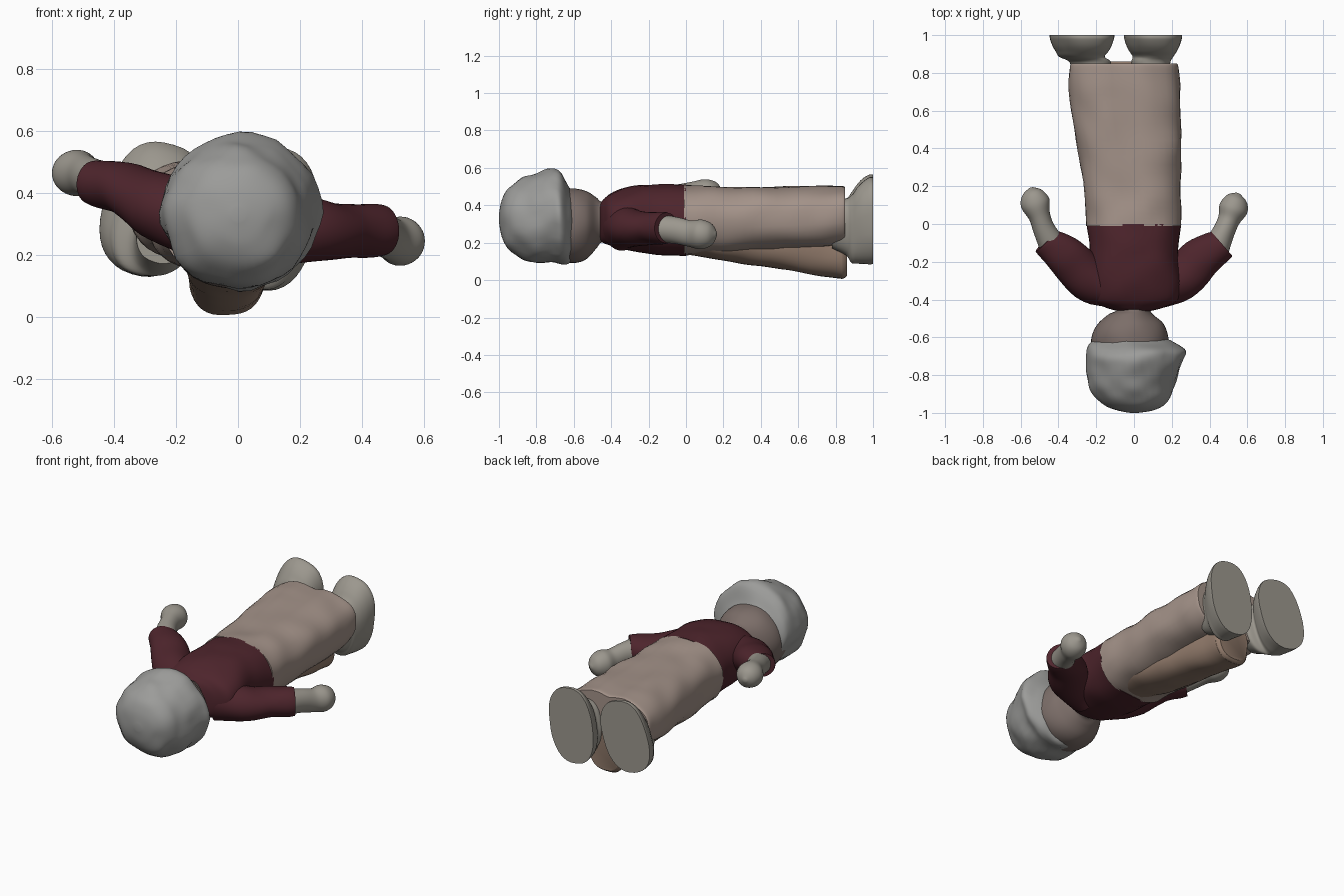
import bpy, bmesh, math
from mathutils import Vector, noise

if "Cube" in bpy.data.objects:
    bpy.data.objects.remove(bpy.data.objects["Cube"])

SIDES = 40
STEPS = 6


def material(name, rgb):
    m = bpy.data.materials.new(name)
    m.diffuse_color = (*rgb, 1)
    m.use_nodes = True
    m.node_tree.nodes["Principled BSDF"].inputs["Base Color"].default_value = m.diffuse_color
    return m


WOOL = material("grey_wool", (0.33, 0.33, 0.32))
SKIN = material("skin", (0.20, 0.155, 0.14))
RED = material("dark_red", (0.075, 0.018, 0.025))
CLOTH = material("pale_cloth", (0.37, 0.29, 0.25))
FOLD = material("brown_cloth", (0.29, 0.20, 0.15))
CLAY = material("pale_clay", (0.33, 0.31, 0.27))


def spline(a, b, c, d, t):
    return [0.5 * (2*q + (r - p)*t + (2*p - 5*q + 4*r - s)*t*t + (3*q - p - 3*r + s)*t**3)
            for p, q, r, s in zip(a, b, c, d)]


def loft(name, stations, mat, power=2.0, rough=0.0, scale=8, roll=0.0, follow=False, groove=0.0):
    """Skin smooth rings over stations of (x, y, z, half width, half height)."""
    rows, n = [], len(stations)
    for i in range(n - 1):
        quad = [stations[max(0, min(n - 1, i + k))] for k in (-1, 0, 1, 2)]
        rows += [spline(*quad, s / STEPS) for s in range(STEPS)]
    rows.append(list(stations[-1]))
    bm = bmesh.new()
    rings = []
    for i, (x, y, z, a, b) in enumerate(rows):
        tangent = Vector((0, 1, 0))
        if follow:
            tangent = Vector(rows[min(i + 1, len(rows) - 1)][:3]) - Vector(rows[max(i - 1, 0)][:3])
            tangent.normalize()
        side = tangent.cross(Vector((0, 0, 1))).normalized()
        up = side.cross(tangent)
        ring = []
        for k in range(SIDES):
            t = 2 * math.pi * k / SIDES
            c, s = math.cos(t), math.sin(t)
            u = math.copysign(abs(c) ** (2 / power), c) * max(a, 0.004)
            v = math.copysign(abs(s) ** (2 / power), s) * max(b, 0.004)
            # shallow valley between the legs
            v *= 1 - groove * (i / len(rows)) * math.exp(-(u / 0.07) ** 2)
            u, v = u*math.cos(roll) - v*math.sin(roll), u*math.sin(roll) + v*math.cos(roll)
            p = Vector((x, min(y, 1.0), z)) + side * u + up * v
            if rough:
                fade = min(1, a / 0.1)
                p += (side * c + up * s) * noise.noise(p * scale) * rough * fade
            ring.append(bm.verts.new(p))
        rings.append(ring)
    for r0, r1 in zip(rings, rings[1:]):
        for k in range(SIDES):
            j = (k + 1) % SIDES
            bm.faces.new((r0[k], r0[j], r1[j], r1[k]))
    bm.faces.new(rings[0][::-1])
    bm.faces.new(rings[-1])
    bmesh.ops.recalc_face_normals(bm, faces=bm.faces)
    mesh = bpy.data.meshes.new(name)
    bm.to_mesh(mesh)
    bm.free()
    mesh.materials.append(mat)
    ob = bpy.data.objects.new(name, mesh)
    bpy.context.collection.objects.link(ob)
    bpy.context.view_layer.objects.active = ob
    ob.select_set(True)
    bpy.ops.object.shade_smooth_by_angle(angle=math.radians(45))
    ob.select_set(False)
    return ob


# Hair with its overhanging fringe
loft("hair", [(0, -1, .33, .02, .02), (0, -.985, .33, .1, .1), (0, -.95, .325, .165, .165),
              (-.01, -.88, .325, .22, .213), (0, -.80, .328, .242, .237), (.003, -.72, .345, .25, .25),
              (.012, -.67, .332, .252, .24), (-.005, -.63, .298, .222, .205),
              (-.015, -.60, .29, .17, .17)],
     WOOL, rough=.016, scale=10)

# Face and neck
loft("head", [(-.02, -.76, .29, .17, .17), (-.02, -.68, .288, .2, .195), (-.02, -.6, .29, .203, .198),
              (-.02, -.53, .295, .175, .178), (-.02, -.48, .305, .12, .138),
              (0, -.45, .31, .085, .11), (0, -.38, .31, .085, .1)], SKIN, rough=.008)

# Jacket body
loft("jacket", [(0, -.46, .31, .09, .1), (0, -.44, .315, .16, .12), (0, -.40, .325, .235, .14),
                (0, -.3, .33, .245, .17), (0, -.15, .325, .235, .19), (0, 0, .32, .247, .19)],
     RED, power=2.2, rough=.008)

# Trousers, and the fold of cloth hanging behind the legs
loft("trousers", [(0, -.01, .32, .247, .188), (-.01, .15, .32, .252, .182), (-.025, .4, .325, .275, .176),
                  (-.045, .65, .335, .292, .172), (-.052, .82, .342, .292, .168),
                  (-.052, .85, .342, .284, .162)],
     CLOTH, power=2.5, rough=.012, scale=7, groove=.14)
loft("back_fold", [(0, .02, .27, .16, .135), (-.01, .2, .23, .16, .125), (-.03, .5, .19, .14, .132),
                   (-.035, .8, .145, .122, .135), (-.035, .84, .14, .115, .133),
                   (-.035, .86, .14, .1, .118)], FOLD, power=2.5, rough=.008)

# Feet with flat soles and short ankles: ankle x, sole x, sole z, lean, half width, half height
for label, ax, sx, sz, lean, w, h in (("left", -.23, -.275, .347, -18, .155, .218),
                                      ("right", .09, .1, .318, -8, .148, .232)):
    loft(label + "_foot", [(ax, .78, .3, .09, .13), (ax, .855, .285, .1, .15),
                           (sx, .885, sz - .045, w * .7, h * .78), (sx, .915, sz - .025, w * .82, h * .88),
                           (sx, .945, sz - .01, w * .92, h * .95), (sx, .98, sz, w, h),
                           (sx, 1, sz, w * 1.02, h)],
         CLAY, power=2.4, rough=.005, roll=math.radians(lean))

# Sleeves and mitten hands; the two arms differ in height
arms = {
    "right": ([(.1, -.34, .29, .11, .13), (.24, -.29, .28, .12, .1), (.35, -.185, .277, .112, .085),
               (.44, -.125, .278, .092, .085), (.465, -.105, .278, .084, .082)],
              [(.43, -.13, .275, .074, .074), (.472, -.05, .265, .06, .072), (.502, .02, .25, .058, .07),
               (.525, .082, .245, .077, .078), (.542, .135, .245, .056, .056), (.552, .163, .245, .01, .01)]),
    "left": ([(-.1, -.34, .31, .11, .13), (-.24, -.29, .35, .12, .112), (-.355, -.175, .41, .108, .088),
              (-.445, -.11, .43, .087, .075), (-.468, -.09, .434, .08, .07)],
             [(-.43, -.12, .43, .073, .066), (-.475, -.03, .45, .06, .064), (-.5, .04, .46, .058, .066),
              (-.524, .11, .465, .077, .076), (-.538, .165, .465, .055, .055), (-.545, .193, .465, .01, .01)]),
}
for label, (sleeve, hand) in arms.items():
    loft(label + "_sleeve", sleeve, RED, rough=.008, follow=True)
    loft(label + "_hand", hand, CLAY, rough=.005, follow=True)
